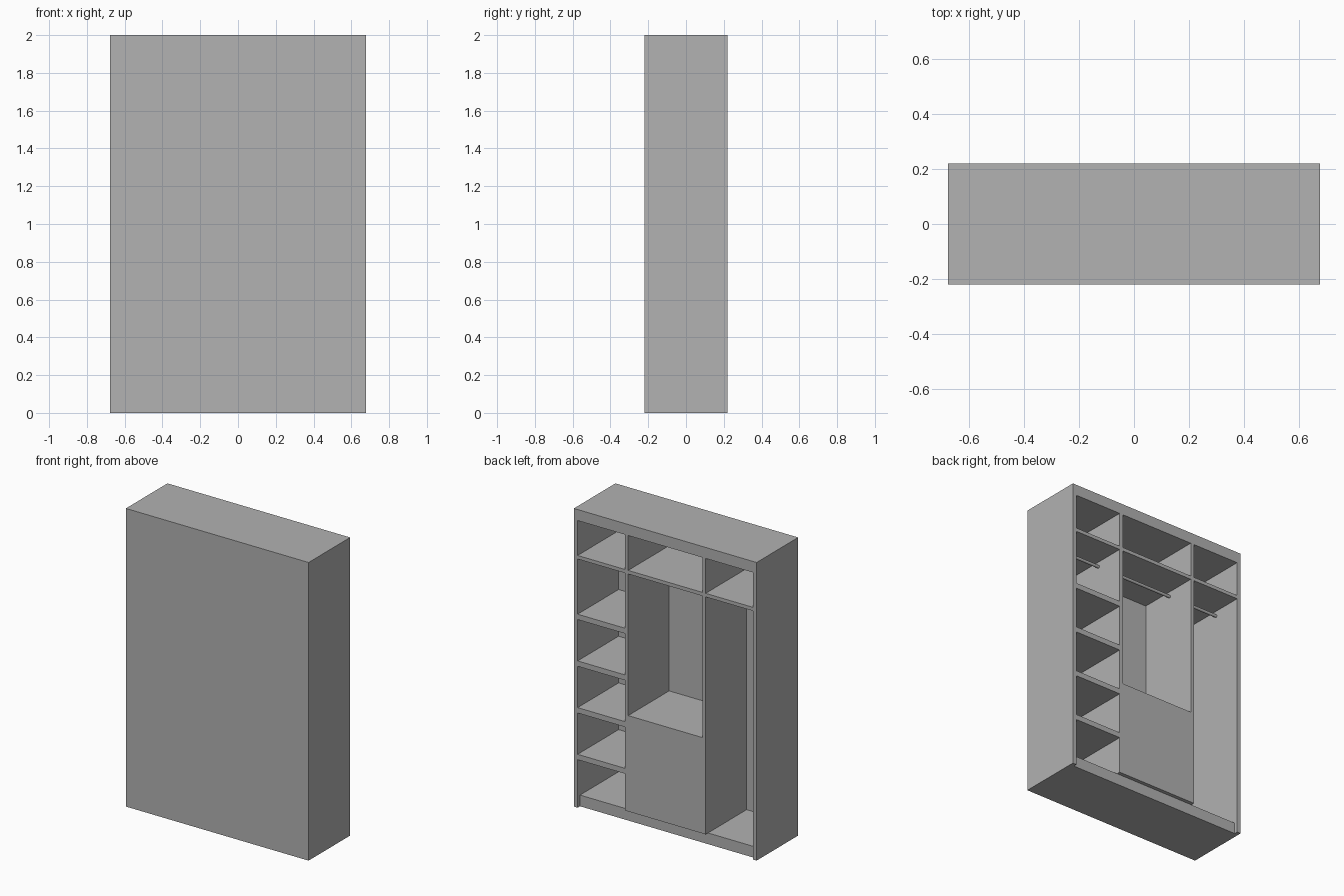
import bpy
import math

cube = bpy.data.objects.get("Cube")
if cube:
    bpy.data.objects.remove(cube, do_unlink=True)

# Single flat grey finish
grey = bpy.data.materials.new("plain_grey")
grey.use_nodes = True
colour = (0.445, 0.445, 0.445, 1)
grey.diffuse_color = colour
grey.node_tree.nodes["Principled BSDF"].inputs["Base Color"].default_value = colour

# Main measurements
HALF_W, HALF_D, HEIGHT = 0.678, 0.22, 2.0
SIDE_IN = 0.65               # inner face of the side panels
DIV_IN, DIV_OUT = 0.275, 0.30   # faces of the dividers
BACK = -HALF_D + 0.006       # inner face of the back panel
FLOOR, CEILING = 0.075, 1.926
SHELF_LOW, SHELF_HIGH = 1.668, 1.692


def box(name, x, y, z):
    """Box spanning the (low, high) pairs x, y and z."""
    mid = [(a + b) / 2 for a, b in (x, y, z)]
    bpy.ops.mesh.primitive_cube_add(size=1, location=mid)
    ob = bpy.context.object
    ob.name = name
    ob.scale = [b - a for a, b in (x, y, z)]
    bpy.ops.object.transform_apply(location=False, rotation=False, scale=True)
    ob.data.materials.append(grey)
    return ob


def rod(name, x, y, z, radius):
    """Horizontal hanging rod along x."""
    bpy.ops.mesh.primitive_cylinder_add(
        vertices=16, radius=radius, depth=x[1] - x[0],
        location=((x[0] + x[1]) / 2, y, z), rotation=(0, math.pi / 2, 0))
    ob = bpy.context.object
    ob.name = name
    ob.data.materials.append(grey)
    bpy.ops.object.shade_smooth_by_angle()


inside = (-SIDE_IN, SIDE_IN)
depth = (BACK, HALF_D)

# Carcass: sides, back, top and recessed plinth
box("left_side", (SIDE_IN, HALF_W), (-HALF_D, HALF_D), (0, HEIGHT))
box("right_side", (-HALF_W, -SIDE_IN), (-HALF_D, HALF_D), (0, HEIGHT))
box("back_panel", inside, (-HALF_D, BACK), (0, HEIGHT))
box("top_panel", inside, depth, (CEILING, HEIGHT))
box("plinth", inside, (BACK, HALF_D - 0.025), (0, FLOOR))

# Dividers between the three bays
box("left_divider", (DIV_IN, DIV_OUT), depth, (FLOOR, CEILING))
box("right_divider", (-DIV_OUT, -DIV_IN), depth, (FLOOR, CEILING))

# Upper shelf and hanging rod in each bay
bays = {
    "left": (DIV_OUT, SIDE_IN),
    "middle": (-DIV_IN, DIV_IN),
    "right": (-SIDE_IN, -DIV_OUT),
}
for side, span in bays.items():
    box(side + "_upper_shelf", span, depth, (SHELF_LOW, SHELF_HIGH))
    rod(side + "_hanging_rod", span, 0.015, 1.634, 0.01)

# Shelf stack in the left bay
for i in range(4):
    top = 0.358 + i * 0.3133
    box(f"left_shelf_{i + 1}", bays["left"], depth, (top - 0.036, top))

# Closed cabinet at the bottom of the middle bay
box("middle_cabinet", bays["middle"], depth, (FLOOR, 0.718))
